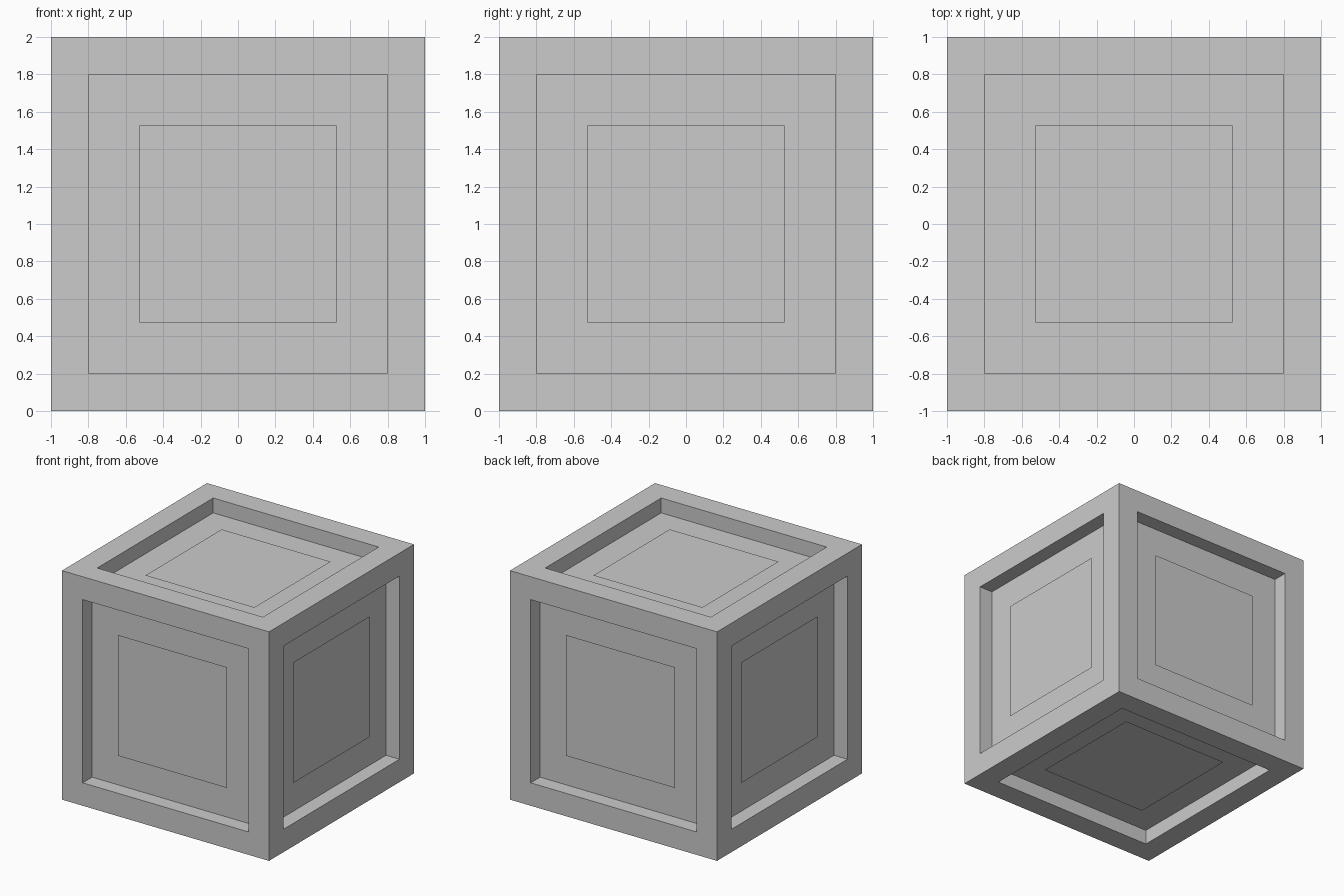
import bpy
import bmesh
from mathutils import Matrix, Vector

old = bpy.data.objects.get("Cube")
if old:
    bpy.data.objects.remove(old, do_unlink=True)

RIM = 0.2            # width of the frame around each face
RECESS = 0.13        # depth of each recessed floor
PLATE_DEPTH = 0.097  # depth of the floating plates
PLATE_SIZE = 1.054
CENTRE = Vector((0, 0, 1))

grey = bpy.data.materials.new("plain_grey")
grey.use_nodes = True
colour = (0.6, 0.6, 0.6, 1)
grey.diffuse_color = colour
grey.node_tree.nodes["Principled BSDF"].inputs["Base Color"].default_value = colour


def add_object(name, bm):
    mesh = bpy.data.meshes.new(name)
    bm.to_mesh(mesh)
    bm.free()
    mesh.materials.append(grey)
    obj = bpy.data.objects.new(name, mesh)
    bpy.context.scene.collection.objects.link(obj)
    return obj


# Cube frame with a recessed panel on every side
bm = bmesh.new()
bmesh.ops.create_cube(bm, size=2, matrix=Matrix.Translation(CENTRE))
panels = list(bm.faces)
bmesh.ops.inset_individual(bm, faces=panels, thickness=RIM, use_even_offset=True)
floors = bmesh.ops.extrude_discrete_faces(bm, faces=panels)["faces"]
bm.normal_update()
for face in floors:
    bmesh.ops.translate(bm, verts=face.verts, vec=face.normal * -RECESS)
bm.normal_update()
add_object("recessed_cube", bm)

# Square plate held just above each recessed floor
sides = {
    "front": (0, -1, 0), "back": (0, 1, 0),
    "left": (1, 0, 0), "right": (-1, 0, 0),
    "top": (0, 0, 1), "bottom": (0, 0, -1),
}
for side, direction in sides.items():
    normal = Vector(direction)
    turn = normal.to_track_quat("Z", "Y").to_matrix().to_4x4()
    place = Matrix.Translation(CENTRE + normal * (1 - PLATE_DEPTH)) @ turn
    bm = bmesh.new()
    bmesh.ops.create_grid(bm, x_segments=1, y_segments=1,
                          size=PLATE_SIZE / 2, matrix=place)
    bm.normal_update()
    add_object(side + "_plate", bm)
